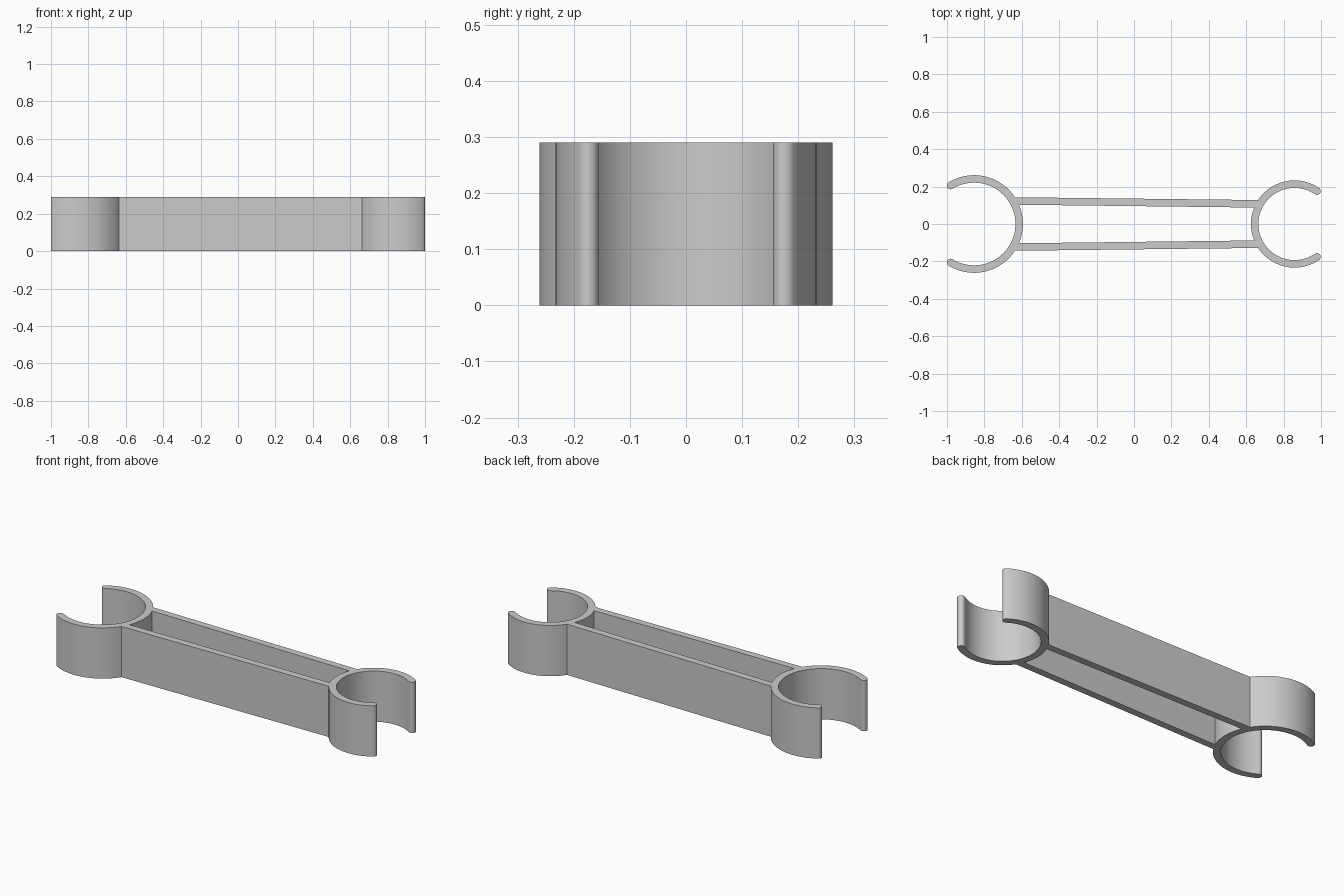
import bpy, bmesh
from math import cos, sin, pi, radians, sqrt

cube = bpy.data.objects.get("Cube")
if cube:
    bpy.data.objects.remove(cube, do_unlink=True)

HEIGHT = 0.29
WALL = 0.04
LEFT_X, LEFT_R = 0.858, 0.233     # small clip: centre, outer radius
RIGHT_X, RIGHT_R = -0.855, 0.261  # large clip

grey = bpy.data.materials.new("light grey plastic")
grey.use_nodes = True
colour = (0.6, 0.6, 0.6, 1)
grey.diffuse_color = colour
grey.node_tree.nodes["Principled BSDF"].inputs["Base Color"].default_value = colour


def extrude_outline(name, points):
    """Closed plan outline raised to the full height."""
    bm = bmesh.new()
    face = bm.faces.new([bm.verts.new((x, y, 0)) for x, y in points])
    top = bmesh.ops.extrude_face_region(bm, geom=[face])["geom"]
    verts = [v for v in top if isinstance(v, bmesh.types.BMVert)]
    bmesh.ops.translate(bm, verts=verts, vec=(0, 0, HEIGHT))
    bmesh.ops.recalc_face_normals(bm, faces=bm.faces)
    mesh = bpy.data.meshes.new(name)
    bm.to_mesh(mesh)
    bm.free()
    mesh.materials.append(grey)
    obj = bpy.data.objects.new(name, mesh)
    bpy.context.collection.objects.link(obj)
    bpy.ops.object.select_all(action="DESELECT")
    obj.select_set(True)
    bpy.context.view_layer.objects.active = obj
    bpy.ops.object.shade_smooth_by_angle(angle=radians(30))
    return obj


def arc(cx, cy, r, start, end, steps):
    angles = [start + (end - start) * i / steps for i in range(steps + 1)]
    return [(cx + r * cos(a), cy + r * sin(a)) for a in angles]


def clip(name, cx, outer, side, half_gap):
    """Open C ring with round lips; side is +1 when it opens toward +x."""
    a, b = half_gap, 2 * pi - half_gap
    mid, lip = outer - WALL / 2, WALL / 2
    pts = arc(0, 0, outer, a, b, 72)
    pts += arc(mid * cos(b), mid * sin(b), lip, b, b + pi, 10)[1:-1]
    pts += arc(0, 0, outer - WALL, b, a, 72)
    pts += arc(mid * cos(a), mid * sin(a), lip, a + pi, a + 2 * pi, 10)[1:-1]
    extrude_outline(name, [(cx + side * x, y) for x, y in pts])


clip("left_small_clip", LEFT_X, LEFT_R, 1, radians(55.5))
clip("right_large_clip", RIGHT_X, RIGHT_R, -1, radians(58.5))


def bar(name, side):
    """Tapering strut whose ends follow the curved clip walls."""
    def end(cx, r, y_outer, direction):
        ys = [y_outer - WALL * i / 6 for i in range(7)]
        return [(cx + direction * sqrt((r - 0.002) ** 2 - y * y), y) for y in ys]
    pts = end(RIGHT_X, RIGHT_R, 0.143, 1) + end(LEFT_X, LEFT_R, 0.128, -1)[::-1]
    extrude_outline(name, [(x, side * y) for x, y in pts])


bar("back_bar", 1)
bar("front_bar", -1)
